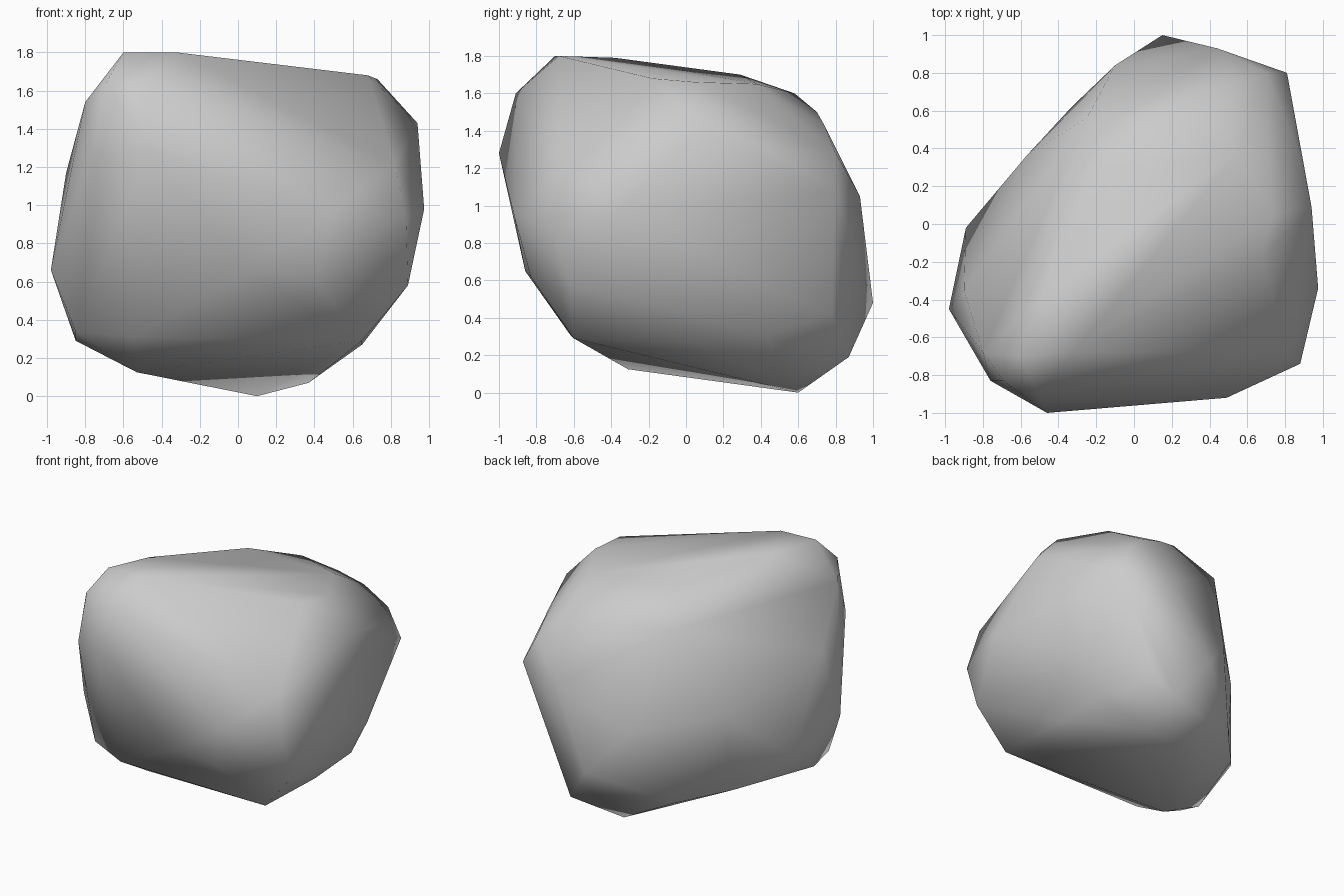
import bpy, bmesh

# Corner points of the boulder, grouped by region
crown = [(-.60, -.70, 1.80), (-.32, -.68, 1.80), (-.48, -.38, 1.79), (.73, .05, 1.66),
         (.68, -.18, 1.68), (.55, .38, 1.65), (-.12, .29, 1.70), (.13, .58, 1.60)]
shoulder = [(.94, .09, 1.43), (.86, .41, 1.32), (.70, .80, 1.28), (.54, .74, 1.43), (.35, .70, 1.50),
            (-.25, .56, 1.49), (-.80, -.68, 1.54), (-.69, -.83, 1.64), (-.50, -.91, 1.60),
            (.43, -.62, 1.42), (.82, -.68, 1.22)]
waist = [(.81, .80, 1.07), (.44, .93, 1.05), (.15, 1.0, .48), (-.10, .84, .78), (-.57, .36, .85),
         (-.89, -.02, .50), (-.98, -.45, .66), (-.90, -.35, 1.17), (-.76, -.83, 1.25),
         (-.46, -1.0, 1.28), (.49, -.92, .95), (.88, -.74, .93), (.975, -.34, .98)]
base = [(.10, .60, 0), (.36, .87, .19), (.37, .55, .07), (.65, .43, .30), (.75, .48, .54),
        (.53, .78, .42), (.65, 0, .27), (.89, -.62, .58), (.65, -.60, .29), (.40, -.83, .62),
        (.05, -.86, .65), (-.55, -.62, .31), (-.53, -.31, .125), (-.85, -.32, .29),
        (-.85, -.50, .34), (-.33, .62, .23), (-.62, .30, .29)]

# Wrap the corners in a faceted skin
bm = bmesh.new()
for p in crown + shoulder + waist + base:
    bm.verts.new(p)
res = bmesh.ops.convex_hull(bm, input=bm.verts[:])
junk = {g for g in res["geom_interior"] + res["geom_unused"] if isinstance(g, bmesh.types.BMVert)}
bmesh.ops.delete(bm, geom=list(junk), context='VERTS')
bmesh.ops.recalc_face_normals(bm, faces=bm.faces[:])

# Smooth-shaded boulder with few sides
mesh = bpy.data.meshes.new("boulder")
bm.to_mesh(mesh)
bm.free()
for f in mesh.polygons:
    f.use_smooth = True
boulder = bpy.data.objects.new("boulder", mesh)
bpy.context.collection.objects.link(boulder)
